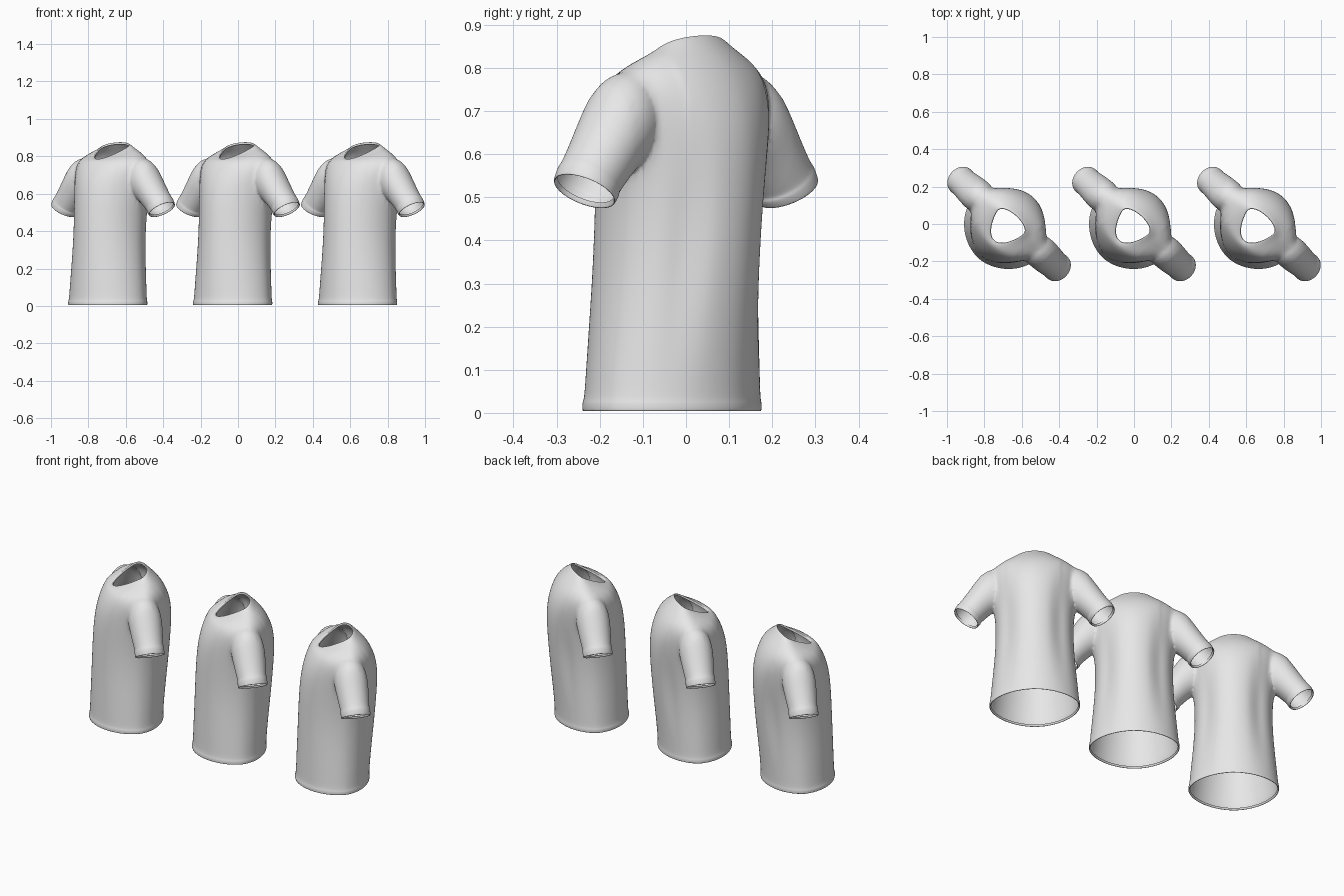
import bpy, bmesh, math
from mathutils import Matrix

if "Cube" in bpy.data.objects:
    bpy.data.objects.remove(bpy.data.objects["Cube"])

SEG = 40
TURN = math.radians(-42)
SPACING = 0.668

fabric = bpy.data.materials.new("light_grey_fabric")
fabric.diffuse_color = (0.8, 0.8, 0.8, 1)
fabric.use_nodes = True
fabric.node_tree.nodes["Principled BSDF"].inputs["Base Color"].default_value = fabric.diffuse_color


def power(v, p):
    return math.copysign(abs(v) ** p, v)


def loft(name, rings):
    """Skin closed point rings into a tube, subdivide it and cap both ends."""
    bm = bmesh.new()
    loops = [[bm.verts.new(p) for p in ring] for ring in rings]
    for lo, hi in zip(loops, loops[1:]):
        for i in range(SEG):
            j = (i + 1) % SEG
            bm.faces.new((lo[i], lo[j], hi[j], hi[i]))
    me = bpy.data.meshes.new(name)
    bm.to_mesh(me)
    bm.free()
    ob = bpy.data.objects.new(name, me)
    bpy.context.collection.objects.link(ob)
    ob.modifiers.new("smooth", 'SUBSURF').levels = 2
    bm = bmesh.new()
    bm.from_mesh(evaluated(ob))
    bmesh.ops.holes_fill(bm, edges=bm.edges, sides=0)
    bmesh.ops.recalc_face_normals(bm, faces=bm.faces)
    ob.modifiers.clear()
    bm.to_mesh(me)
    bm.free()
    return ob


def evaluated(ob):
    deps = bpy.context.evaluated_depsgraph_get()
    return bpy.data.meshes.new_from_object(ob.evaluated_get(deps))


def body_ring(a, front, mid, back, z_front, z_side, z_back, curve=1.2, ex=1.08, ef=1.1, eb=1.1):
    """Torso section: half width, depth at front / sides / back, heights there."""
    pts = []
    for i in range(SEG):
        t = math.tau * i / SEG
        c, s = math.cos(t), math.sin(t)
        end, z_end, e = (back, z_back, eb) if s > 0 else (front, z_front, ef)
        k = abs(s) ** e
        x, y = a * power(c, ex), mid + (end - mid) * k
        z = z_side + (z_end - z_side) * k ** curve
        # soft vertical folds on both sides of the back
        if s > 0:
            fold = math.exp(-((abs(c) - 0.68) / 0.14) ** 2) * math.exp(-((z - 0.40) / 0.22) ** 2)
            x, y = x * (1 - 0.05 * fold), y - 0.016 * fold
        pts.append((x, y, z))
    return pts


def level(a, front, mid, back, z):
    return body_ring(a, front, mid, back, z, z, z)


def neck(a, front, back, drop):
    # straight sloping V-neck rim, pointed in front and round behind
    side = 0.785 + 0.091 * (0.012 - front) / (back - front)
    return body_ring(a, front, 0.012, back, 0.785 - drop, side - drop, 0.876 - drop, 1, 1, 1.5, 0.9)


# torso from folded hem to V-neck
shirt = loft("shirt", [
    level(0.225, -0.236, -0.035, 0.140, 0.014),
    level(0.232, -0.244, -0.035, 0.148, 0.001),
    level(0.235, -0.247, -0.035, 0.151, 0.008),
    level(0.234, -0.246, -0.035, 0.151, 0.026),
    level(0.230, -0.242, -0.034, 0.149, 0.032),
    level(0.224, -0.240, -0.032, 0.153, 0.10),
    level(0.212, -0.236, -0.028, 0.165, 0.22),
    level(0.202, -0.232, -0.022, 0.178, 0.34),
    level(0.200, -0.228, -0.014, 0.188, 0.46),
    level(0.208, -0.221, -0.006, 0.195, 0.57),
    body_ring(0.220, -0.208, 0.000, 0.192, 0.65, 0.67, 0.66),
    body_ring(0.231, -0.188, 0.005, 0.174, 0.71, 0.735, 0.73),
    body_ring(0.226, -0.166, 0.008, 0.146, 0.753, 0.784, 0.785),
    body_ring(0.178, -0.150, 0.010, 0.114, 0.774, 0.814, 0.825),
    body_ring(0.128, -0.138, 0.012, 0.084, 0.782, 0.835, 0.855, 1.1, 1.03, 1.3, 1),
    neck(0.100, -0.126, 0.064, 0.0),
    neck(0.093, -0.119, 0.057, 0.0),
    neck(0.093, -0.118, 0.057, 0.012),
])

# sleeve sections: (top x, top z, underarm x, underarm z, half depth)
SLEEVE = [
    (0.145, 0.755, 0.125, 0.630, 0.050),
    (0.205, 0.794, 0.170, 0.580, 0.086),
    (0.245, 0.787, 0.202, 0.560, 0.090),
    (0.282, 0.752, 0.221, 0.550, 0.089),
    (0.320, 0.694, 0.243, 0.530, 0.085),
    (0.362, 0.630, 0.265, 0.508, 0.080),
    (0.391, 0.590, 0.277, 0.496, 0.077),
    (0.399, 0.586, 0.275, 0.490, 0.080),
    (0.415, 0.555, 0.289, 0.475, 0.079),
    (0.413, 0.550, 0.293, 0.473, 0.076),
    (0.402, 0.562, 0.293, 0.488, 0.073),
]


def sleeve_ring(side, tx, tz, bx, bz, depth):
    pts = []
    for i in range(SEG):
        t = math.tau * i / SEG
        k = 0.5 + 0.5 * math.cos(t)
        pts.append((side * (bx + (tx - bx) * k), depth * math.sin(t), bz + (tz - bz) * k))
    return pts


# join both sleeves to the torso
sleeves = []
for word, side in (("right", 1), ("left", -1)):
    sleeve = loft(word + "_sleeve", [sleeve_ring(side, *s) for s in SLEEVE])
    join = shirt.modifiers.new(word, 'BOOLEAN')
    join.operation, join.solver, join.object = 'UNION', 'EXACT', sleeve
    sleeves.append(sleeve)
bm = bmesh.new()
bm.from_mesh(evaluated(shirt))
for ob in sleeves + [shirt]:
    bpy.data.objects.remove(ob)

# reopen hem, neck and cuffs, then soften the armhole seams
bmesh.ops.delete(bm, geom=[f for f in bm.faces if len(f.verts) > 50], context='FACES_ONLY')
bmesh.ops.remove_doubles(bm, verts=bm.verts, dist=0.0015)
seam = [v for v in bm.verts if 0.14 < abs(v.co.x) < 0.27 and 0.5 < v.co.z < 0.82]
for _ in range(14):
    bmesh.ops.smooth_vert(bm, verts=seam, factor=0.5, use_axis_x=True, use_axis_y=True, use_axis_z=True)
for f in bm.faces:
    f.smooth = True
    f.material_index = 0
shirt_mesh = bpy.data.meshes.new("shirt")
bm.to_mesh(shirt_mesh)
bm.free()
shirt_mesh.materials.clear()
shirt_mesh.materials.append(fabric)

# three identical shirts in a row, all turned the same way
for n in range(3):
    ob = bpy.data.objects.new(f"shirt_{n + 1}", shirt_mesh)
    bpy.context.collection.objects.link(ob)
    ob.matrix_world = Matrix.Translation(((n - 1) * SPACING, 0, 0)) @ Matrix.Rotation(TURN, 4, 'Z')
